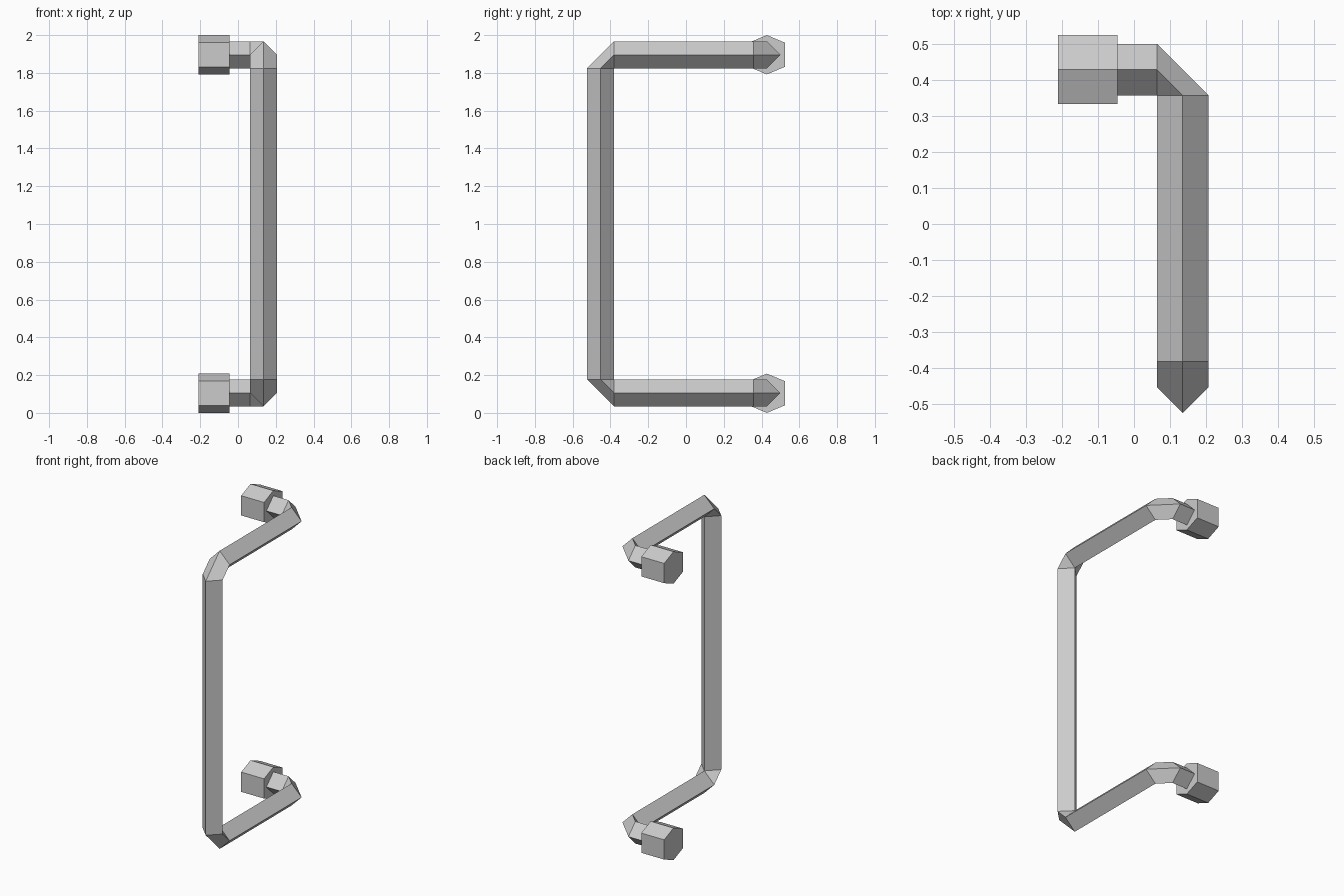
import bpy
import bmesh
from mathutils import Vector

cube = bpy.data.objects.get("Cube")
if cube:
    bpy.data.objects.remove(cube, do_unlink=True)

metal = bpy.data.materials.new("grey metal")
metal.use_nodes = True
colour = (0.6, 0.6, 0.6, 1)
metal.diffuse_color = colour
metal.node_tree.nodes["Principled BSDF"].inputs["Base Color"].default_value = colour

X, Y, Z = Vector((1, 0, 0)), Vector((0, 1, 0)), Vector((0, 0, 1))


def loft(name, rings):
    """Join rings of points into a closed, flat-shaded solid."""
    bm = bmesh.new()
    loops = [[bm.verts.new(p) for p in ring] for ring in rings]
    for a, b in zip(loops, loops[1:]):
        for i in range(len(a)):
            j = (i + 1) % len(a)
            bm.faces.new((a[i], a[j], b[j], b[i]))
    bm.faces.new(loops[0])
    bm.faces.new(loops[-1])
    # The inner corners of each bend meet in one point
    bmesh.ops.remove_doubles(bm, verts=bm.verts, dist=0.001)
    bmesh.ops.recalc_face_normals(bm, faces=bm.faces)
    mesh = bpy.data.meshes.new(name)
    bm.to_mesh(mesh)
    bm.free()
    mesh.materials.append(metal)
    obj = bpy.data.objects.new(name, mesh)
    bpy.context.collection.objects.link(obj)


R = 0.0715                             # tube radius
BAR_X, BAR_Y, FOOT_Y = 0.135, -0.452, 0.428
TOP, BOTTOM = 1.896, 0.106


def diamond(centre, u, v):
    c = Vector(centre)
    return [c + u * R, c + v * R, c - u * R, c - v * R]


def arm(z, side):
    """Rings from the wall end to the upright; side is +1 above, -1 below."""
    up = Z * side
    return [
        diamond((-0.1, FOOT_Y, z), Y, up),
        diamond((BAR_X - R, FOOT_Y, z), Y, up),
        diamond((BAR_X, FOOT_Y - R, z), X, up),
        diamond((BAR_X, BAR_Y + R, z), X, up),
        diamond((BAR_X, BAR_Y, z - side * R), X, -Y),
    ]


# Bent four-sided handle tube
loft("handle_tube", arm(TOP, 1) + arm(BOTTOM, -1)[::-1])

# Six-sided mounting feet
HALF_Y, HALF_Z, SHOULDER = 0.0955, 0.104, 0.064
outline = [(0, HALF_Z), (HALF_Y, SHOULDER), (HALF_Y, -SHOULDER),
           (0, -HALF_Z), (-HALF_Y, -SHOULDER), (-HALF_Y, SHOULDER)]
for name, z in (("upper_foot", 2 - HALF_Z), ("lower_foot", HALF_Z)):
    loft(name, [[Vector((x, FOOT_Y + dy, z + dz)) for dy, dz in outline]
                for x in (-0.21, -0.046)])
